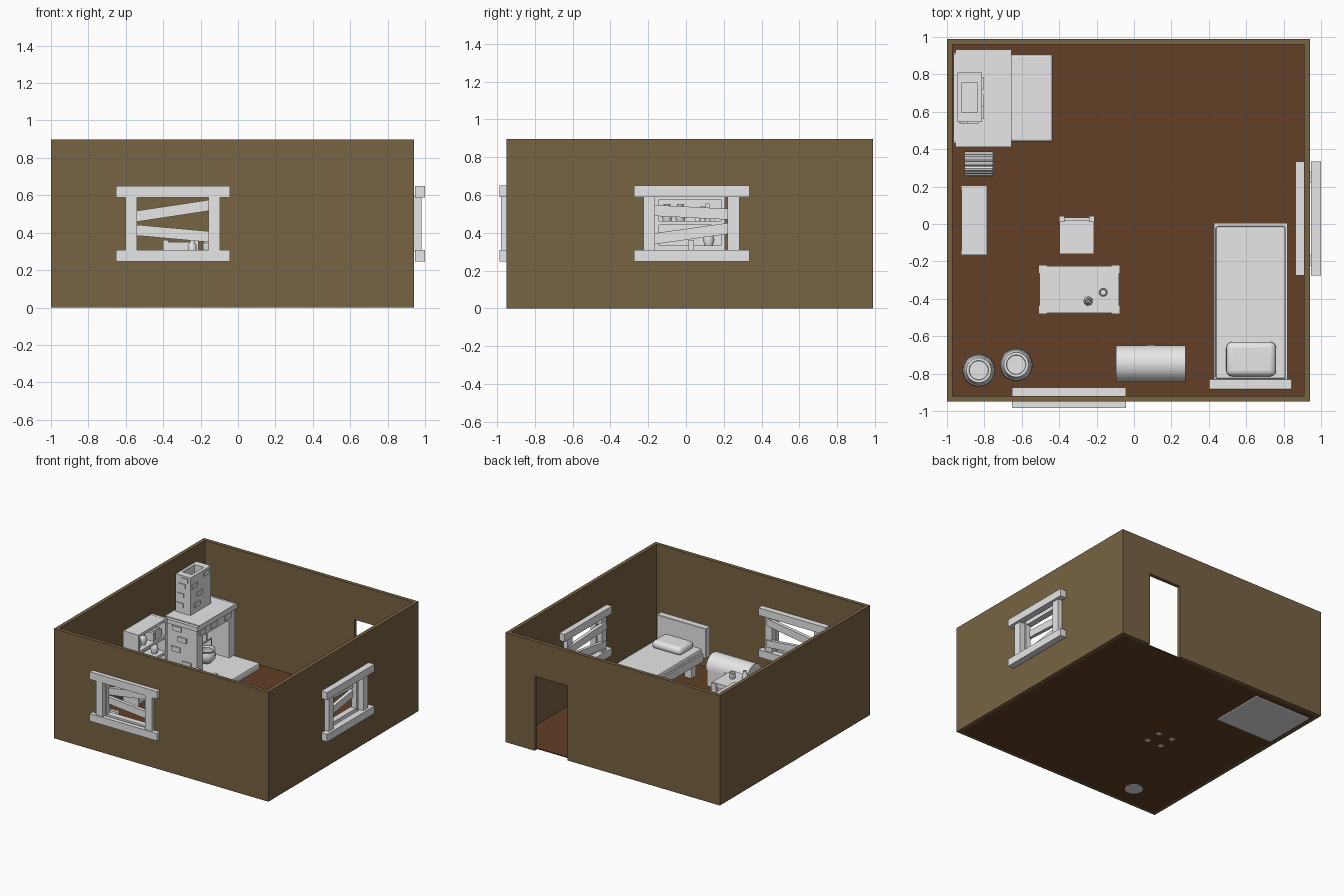
import bpy, bmesh, math, random
from mathutils import Vector, Matrix
random.seed(4)


def material(name, rgb):
    m = bpy.data.materials.new(name)
    m.diffuse_color = (*rgb, 1)
    return m


WALL = material("wall brown", (0.185, 0.125, 0.055))
FLOOR = material("floor brown", (0.122, 0.05, 0.02))
GREY = material("light grey", (0.8, 0.8, 0.8))


def add_box(bm, b, tilt=None):
    x0, x1, y0, y1, z0, z1 = b
    m = Matrix.Translation(((x0 + x1) / 2, (y0 + y1) / 2, (z0 + z1) / 2))
    if tilt:
        m = m @ Matrix.Rotation(tilt[0], 4, tilt[1])
    m = m @ Matrix.Diagonal((x1 - x0, y1 - y0, z1 - z0, 1))
    bmesh.ops.create_cube(bm, size=1, matrix=m)


def finish(bm, name, mat, smooth=False, bevel=0, segs=1):
    me = bpy.data.meshes.new(name)
    bmesh.ops.recalc_face_normals(bm, faces=bm.faces)
    bm.to_mesh(me)
    bm.free()
    ob = bpy.data.objects.new(name, me)
    bpy.context.collection.objects.link(ob)
    me.materials.append(mat)
    if bevel:
        md = ob.modifiers.new("bevel", 'BEVEL')
        md.width, md.segments = bevel, segs
    if smooth:
        bpy.ops.object.select_all(action='DESELECT')
        bpy.context.view_layer.objects.active = ob
        ob.select_set(True)
        bpy.ops.object.shade_smooth_by_angle(angle=math.radians(40))
    return ob


def boxes(name, items, mat=GREY, **kw):
    bm = bmesh.new()
    for b in items:
        add_box(bm, b)
    return finish(bm, name, mat, **kw)


def lathe(name, profile, loc, segs=24):
    bm = bmesh.new()
    vs = [bm.verts.new((r, 0, z)) for r, z in profile]
    es = [bm.edges.new(p) for p in zip(vs, vs[1:])]
    bmesh.ops.spin(bm, geom=vs + es, cent=(0, 0, 0), axis=(0, 0, 1),
                   angle=2 * math.pi, steps=segs, use_duplicate=False)
    bmesh.ops.remove_doubles(bm, verts=bm.verts, dist=1e-5)
    bmesh.ops.translate(bm, verts=bm.verts, vec=Vector(loc))
    return finish(bm, name, GREY, smooth=True)


def prism_x(bm, pts, x0, x1):
    f = bm.faces.new([bm.verts.new((x0, y, z)) for y, z in pts])
    ext = bmesh.ops.extrude_face_region(bm, geom=[f])['geom']
    bmesh.ops.translate(bm, vec=(x1 - x0, 0, 0),
                        verts=[v for v in ext if isinstance(v, bmesh.types.BMVert)])
    if f.is_valid is False or len(f.link_loops if hasattr(f, "link_loops") else [1]) == 0:
        return
    if not any(set(g.verts) == set(f.verts) for g in bm.faces):
        bm.faces.new(list(f.verts))


def corner_legs(x0, x1, y0, y1, z0, z1, w):
    return [(x, x + w, y, y + w, z0, z1) for x in (x0, x1 - w) for y in (y0, y1 - w)]


# room shell with door and two window openings
shell = boxes("walls", [(-1, 0.94, -0.95, 0.99, 0, 0.897)], WALL)
cuts = [("room_cut", (-0.97, 0.91, -0.92, 0.96, -0.1, 1.0)),
        ("door_cut", (0.38, 0.675, 0.9, 1.1, -0.1, 0.61)),
        ("front_window_cut", (-0.57, -0.12, -1.1, -0.85, 0.28, 0.62)),
        ("right_window_cut", (0.85, 1.1, -0.185, 0.25, 0.275, 0.62))]
for name, b in cuts:
    cutter = boxes(name, [b], WALL)
    cutter.hide_render = True
    md = shell.modifiers.new(name, 'BOOLEAN')
    md.operation, md.solver, md.object = 'DIFFERENCE', 'EXACT', cutter
    bpy.context.view_layer.objects.active = shell
    bpy.ops.object.modifier_apply(modifier=name)
    bpy.data.objects.remove(cutter)
boxes("floor", [(-0.972, 0.912, -0.922, 0.962, 0.004, 0.012)], FLOOR)


# window frames on both wall faces, with crooked slats on the inside
def window(name, axis, a0, a1, rail_spans, post_spans, slat_span, slats):
    bm = bmesh.new()

    def put(u0, u1, d, z0, z1, tilt=0):
        if axis == 'X':
            add_box(bm, (u0, u1, d[0], d[1], z0, z1), (-tilt, 'Y'))
        else:
            add_box(bm, (d[0], d[1], u0, u1, z0, z1), (tilt, 'X'))
    for d in rail_spans:
        put(a0, a1, d, 0.247, 0.308)
        put(a0, a1, d, 0.589, 0.65)
    for d in post_spans:
        put(a0 + 0.05, a0 + 0.112, d, 0.3, 0.6)
        put(a1 - 0.115, a1 - 0.053, d, 0.3, 0.6)
    for zc, tilt in slats:
        put(a0 + 0.07, a1 - 0.07, slat_span, zc - 0.029, zc + 0.029, tilt)
    finish(bm, name, GREY)


window("front_window", 'X', -0.652, -0.043, [(-0.985, -0.948), (-0.922, -0.874)],
       [(-0.977, -0.94), (-0.93, -0.885)], (-0.9, -0.872), [(0.517, 0.15), (0.396, -0.09)])
window("right_window", 'Y', -0.275, 0.335, [(0.947, 1.0), (0.863, 0.912)],
       [(0.93, 0.98), (0.875, 0.92)], (0.86, 0.888), [(0.508, -0.05), (0.396, 0.14)])

# bed
boxes("bed_frame", [(0.428, 0.82, -0.84, 0.006, 0.1, 0.165)] +
      corner_legs(0.435, 0.813, -0.75, -0.02, 0.01, 0.11, 0.06))
boxes("headboard", [(0.4, 0.845, -0.885, -0.828, 0.13, 0.375)], bevel=0.004)
boxes("mattress", [(0.437, 0.811, -0.83, -0.012, 0.16, 0.205)], bevel=0.012, segs=2)
boxes("pillow", [(0.493, 0.76, -0.815, -0.63, 0.19, 0.26)], smooth=True, bevel=0.033, segs=4)

# chest with rounded lid
boxes("chest_base", [(-0.09, 0.27, -0.84, -0.655, 0.01, 0.15),
                     (0.07, 0.11, -0.657, -0.645, 0.11, 0.165)])
bm = bmesh.new()
arc = [(-0.747 + 0.099 * math.cos(math.pi * i / 16), 0.15 + 0.1 * math.sin(math.pi * i / 16))
       for i in range(17)]
prism_x(bm, arc, -0.095, 0.275)
finish(bm, "chest_lid", GREY, smooth=True)

# table with two cups
boxes("table", [(-0.505, -0.08, -0.475, -0.225, 0.265, 0.3),
                (-0.48, -0.1, -0.455, -0.245, 0.225, 0.265)] +
      corner_legs(-0.511, -0.074, -0.481, -0.219, 0.01, 0.295, 0.045))
lathe("wide_cup", [(0, 0), (0.018, 0), (0.024, 0.012), (0.024, 0.045), (0.018, 0.05),
                   (0.015, 0.03), (0, 0.028)], (-0.165, -0.365, 0.3), 16)
lathe("bottle", [(0, 0), (0.022, 0), (0.024, 0.03), (0.012, 0.05), (0.014, 0.065),
                 (0.008, 0.065), (0.006, 0.045), (0, 0.045)], (-0.245, -0.412, 0.3), 16)

# chair
boxes("chair", [(-0.398, -0.214, -0.16, 0.035, 0.165, 0.192),
                (-0.385, -0.225, 0.02, 0.036, 0.29, 0.35),
                (-0.385, -0.225, 0.02, 0.036, 0.22, 0.255)] +
      corner_legs(-0.388, -0.224, -0.145, 0.02, 0, 0.17, 0.036) +
      [(x, x + 0.03, 0.012, 0.042, 0.185, 0.362) for x in (-0.401, -0.241)])

# open shelf with jars and books
boxes("shelf", [(-0.925, -0.91, -0.16, 0.2, 0.01, 0.59), (-0.925, -0.785, -0.165, -0.143, 0.01, 0.6),
                (-0.925, -0.785, 0.185, 0.207, 0.01, 0.6)] +
      [(-0.922, -0.787, -0.155, 0.195, z, z + 0.022) for z in (0.03, 0.18, 0.31, 0.44, 0.577)])
for i, (y, z) in enumerate([(-0.1, 0.462), (-0.03, 0.462), (0.12, 0.332), (-0.08, 0.202)]):
    lathe(f"jar_{i + 1}", [(0, 0), (0.022, 0), (0.03, 0.03), (0.026, 0.06), (0.015, 0.075),
                           (0.019, 0.09), (0, 0.09)], (-0.84, y, z), 12)
boxes("books", [(-0.9, -0.8, 0.05 + 0.026 * i, 0.073 + 0.026 * i, 0.462, 0.53 + 0.012 * (i % 3))
                for i in range(4)])

# barrels
for i, (x, y, z) in enumerate([(-0.83, -0.782, 0.01), (-0.63, -0.752, 0)]):
    lathe(f"barrel_{i + 1}", [(0, 0), (0.068, 0), (0.078, 0.04), (0.083, 0.04), (0.087, 0.065),
                              (0.084, 0.065), (0.088, 0.115), (0.084, 0.165), (0.087, 0.165),
                              (0.083, 0.19), (0.078, 0.19), (0.066, 0.235), (0.052, 0.235),
                              (0.05, 0.222), (0, 0.222)], (x, y, z), 28)

# stacked firewood
bm = bmesh.new()
for row in range(3):
    for k in range(5 - row):
        y = 0.27 + 0.026 * k + 0.013 * row
        bmesh.ops.create_cone(bm, cap_ends=True, segments=8, radius1=0.0145, radius2=0.0145, depth=0.15,
                              matrix=Matrix.Translation((-0.83, y, 0.026 + 0.024 * row)) @
                              Matrix.Rotation(math.pi / 2, 4, 'Y'))
finish(bm, "firewood", GREY)

# fireplace: hearth, pillars, lintel, mantel
boxes("hearth", [(-0.965, -0.435, 0.44, 0.907, 0, 0.06)], bevel=0.012, segs=2)
boxes("fireplace_body", [(-0.965, -0.67, 0.43, 0.505, 0.02, 0.45), (-0.965, -0.67, 0.842, 0.917, 0.02, 0.45),
                         (-0.965, -0.93, 0.49, 0.86, 0.02, 0.45), (-0.965, -0.67, 0.49, 0.86, 0.37, 0.45)])
boxes("mantel", [(-0.965, -0.655, 0.438, 0.908, 0.445, 0.482), (-0.955, -0.655, 0.413, 0.934, 0.44, 0.475)])
# chimney with an open flue
cx = (-0.945, -0.922, -0.838, -0.812)
cy = (0.545, 0.6, 0.755, 0.81)
boxes("chimney", [(cx[0], cx[1], cy[0], cy[3], 0.47, 0.79), (cx[2], cx[3], cy[0], cy[3], 0.47, 0.79),
                  (cx[1], cx[2], cy[0], cy[1], 0.47, 0.79), (cx[1], cx[2], cy[2], cy[3], 0.47, 0.79)])
# raised bricks
bricks = []
for z in (0.53, 0.61, 0.69, 0.74):
    y = random.uniform(0.55, 0.73)
    x = random.uniform(-0.94, -0.88)
    bricks += [(-0.82, -0.804, y, y + 0.07, z, z + 0.035), (x, x + 0.06, 0.537, 0.55, z, z + 0.035)]
for z in (0.12, 0.22, 0.31, 0.39):
    x = random.uniform(-0.94, -0.76)
    bricks += [(x, x + 0.08, 0.42, 0.44, z, z + 0.04), (x, x + 0.08, 0.905, 0.926, z, z + 0.04)]
bricks += [(-0.68, -0.66, y, y + 0.08, 0.39, 0.43) for y in (0.45, 0.6, 0.78)]
boxes("bricks", bricks)
# hanging cauldron
lathe("cauldron", [(0, 0), (0.04, 0.008), (0.066, 0.04), (0.07, 0.075), (0.06, 0.1), (0.07, 0.112),
                   (0.06, 0.112), (0.052, 0.1), (0.058, 0.07), (0.04, 0.025), (0, 0.015)],
      (-0.755, 0.673, 0.065), 20)
boxes("cauldron_hanger", [(-0.759, -0.751, 0.669, 0.677, 0.24, 0.38), (-0.759, -0.751, 0.608, 0.738, 0.236, 0.244),
                          (-0.759, -0.751, 0.608, 0.614, 0.17, 0.24), (-0.759, -0.751, 0.732, 0.738, 0.17, 0.24)])
